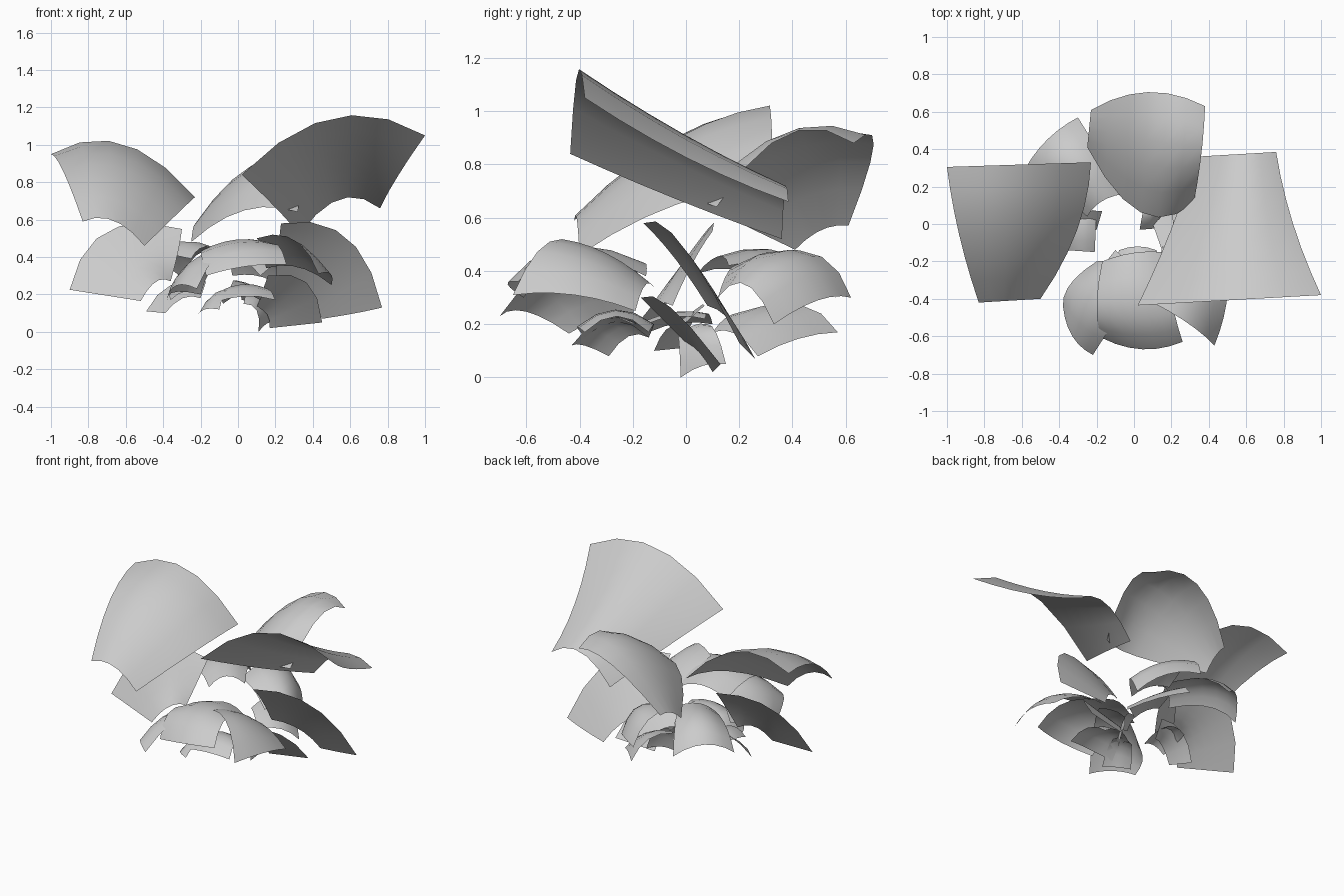
import bpy
from mathutils import Vector as V

Z = (0, 0, 0)


def leaf(name, ia, ib, oa, ob, bow_in=Z, bow_out=Z, bow_a=Z, bow_b=Z, nu=6, nv=5):
    """Thin sheet between inner corners ia/ib and outer corners oa/ob,
    each of its four edges bowed by a vector."""
    ia, ib, oa, ob = V(ia), V(ib), V(oa), V(ob)
    p, q, r, s = V(bow_in), V(bow_out), V(bow_a), V(bow_b)
    verts, faces = [], []
    for j in range(nv + 1):
        v = j / nv
        for i in range(nu + 1):
            u = i / nu
            flat = ia.lerp(ib, u).lerp(oa.lerp(ob, u), v)
            verts.append(flat + 4 * u * (1 - u) * p.lerp(q, v) + 4 * v * (1 - v) * r.lerp(s, u))
    w = nu + 1
    for j in range(nv):
        for i in range(nu):
            k = j * w + i
            faces.append((k, k + w, k + w + 1, k + 1))
    me = bpy.data.meshes.new(name)
    me.from_pydata(verts, [], faces)
    me.polygons.foreach_set("use_smooth", [True] * len(faces))
    ob_ = bpy.data.objects.new(name, me)
    bpy.context.collection.objects.link(ob_)
    return ob_


# three large upper leaves
leaf("upper_leaf_right", (.02, -.435, .84), (.33, .36, .52), (1, -.38, 1.05), (.76, .385, .66),
     (.02, 0, -.01), (-.03, 0, -.03), (0, 0, .2), (0, 0, .12))
leaf("upper_leaf_left", (-.5, -.4, .46), (-.23, .33, .72), (-.83, -.42, .59), (-1, .305, .95),
     (.06, 0, .06), (-.02, 0, .09), (0, 0, .07), (0, 0, .17))
leaf("upper_leaf_back", (-.25, .41, .48), (.32, .115, .64), (-.23, .61, .57), (.38, .63, .88),
     (0, -.2, .09), (0, .085, .15), (0, 0, .03), (.01, 0, .15))

# middle ring of leaves
leaf("middle_leaf_right", (.2, .08, .27), (.23, -.16, .58), (.45, .26, .07), (.77, .2, .13),
     (0, 0, .02), (.02, 0, .0), (.02, 0, .04), (.08, -.04, .15))
leaf("middle_leaf_left", (-.36, -.05, .27), (-.3, .1, .55), (-.52, -.2, .165), (-.9, -.1, .225),
     (.01, 0, .02), Z, (0, 0, .05), (-.1, .07, .15))
leaf("middle_leaf_front_right", (.1, -.42, .5), (.15, -.12, .34), (.43, -.65, .31), (.5, -.19, .25),
     (0, 0, .03), (.03, 0, .03), (.03, 0, .09), (0, 0, .05))
leaf("middle_leaf_front", (-.17, -.2, .36), (.15, -.15, .38), (-.17, -.61, .3), (.26, -.63, .36),
     (0, .02, .06), (0, -.05, .02), (-.03, -.04, .1), (0, -.04, .1))
leaf("middle_leaf_front_left", (-.2, -.2, .2), (.05, -.28, .42), (-.38, -.44, .165), (-.22, -.7, .23),
     (-.03, .03, .07), (-.03, -.03, .05), (-.05, 0, .03), (0, 0, .11))
leaf("middle_leaf_back_left", (-.25, .04, .39), (-.06, .16, .42), (-.58, .3, .29), (-.3, .57, .29),
     (-.02, .02, .05), (-.02, .02, .08), (-.03, .03, .06), (-.02, .04, .07))
leaf("middle_leaf_back_right", (.12, .12, .3), (-.12, .2, .42), (.25, .33, .2), (-.03, .62, .3),
     (0, 0, .04), (.03, .02, .04), (.04, 0, .1), (0, .06, .11))

# small inner leaves near the stem
leaf("inner_leaf_right", (.1, 0, .13), (.16, -.17, .3), (.17, .1, .02), (.45, .13, .05),
     Z, Z, (.02, 0, .02), (.06, -.04, .09), 4, 4)
leaf("inner_leaf_left", (-.2, -.03, .18), (-.17, .07, .27), (-.39, -.12, .1), (-.49, -.02, .11),
     Z, Z, (0, 0, .04), (-.03, .02, .06), 4, 4)
leaf("inner_leaf_front", (-.08, -.14, .15), (.12, -.14, .17), (-.14, -.38, .15), (.2, -.38, .17),
     (0, .02, .04), (0, -.03, .03), (0, 0, .06), (0, 0, .06), 4, 4)
leaf("inner_leaf_front_left", (-.1, -.14, .15), (-.03, -.2, .2), (-.22, -.29, .08), (-.1, -.43, .12),
     (0, 0, .02), (-.02, -.02, .02), (0, 0, .04), (0, 0, .06), 4, 4)
leaf("inner_leaf_back_right", (.08, .1, .17), (-.04, .2, .24), (.28, .27, .08), (.02, .57, .17),
     (0, 0, .02), (0, 0, .02), (.02, 0, .04), (0, .04, .07), 4, 4)
leaf("inner_leaf_back_left", (-.21, -.15, .2), (-.2, .07, .22), (-.36, -.14, .17), (-.33, .1, .2),
     (0, 0, .02), (-.02, 0, .02), (0, 0, .03), (0, 0, .03), 4, 4)
leaf("lowest_leaf", (.03, -.03, .15), (.05, .08, .2), (.11, -.02, 0), (.2, .15, .05),
     (0, 0, .02), (0, 0, .02), (.03, 0, .04), (.03, 0, .04), 4, 4)
